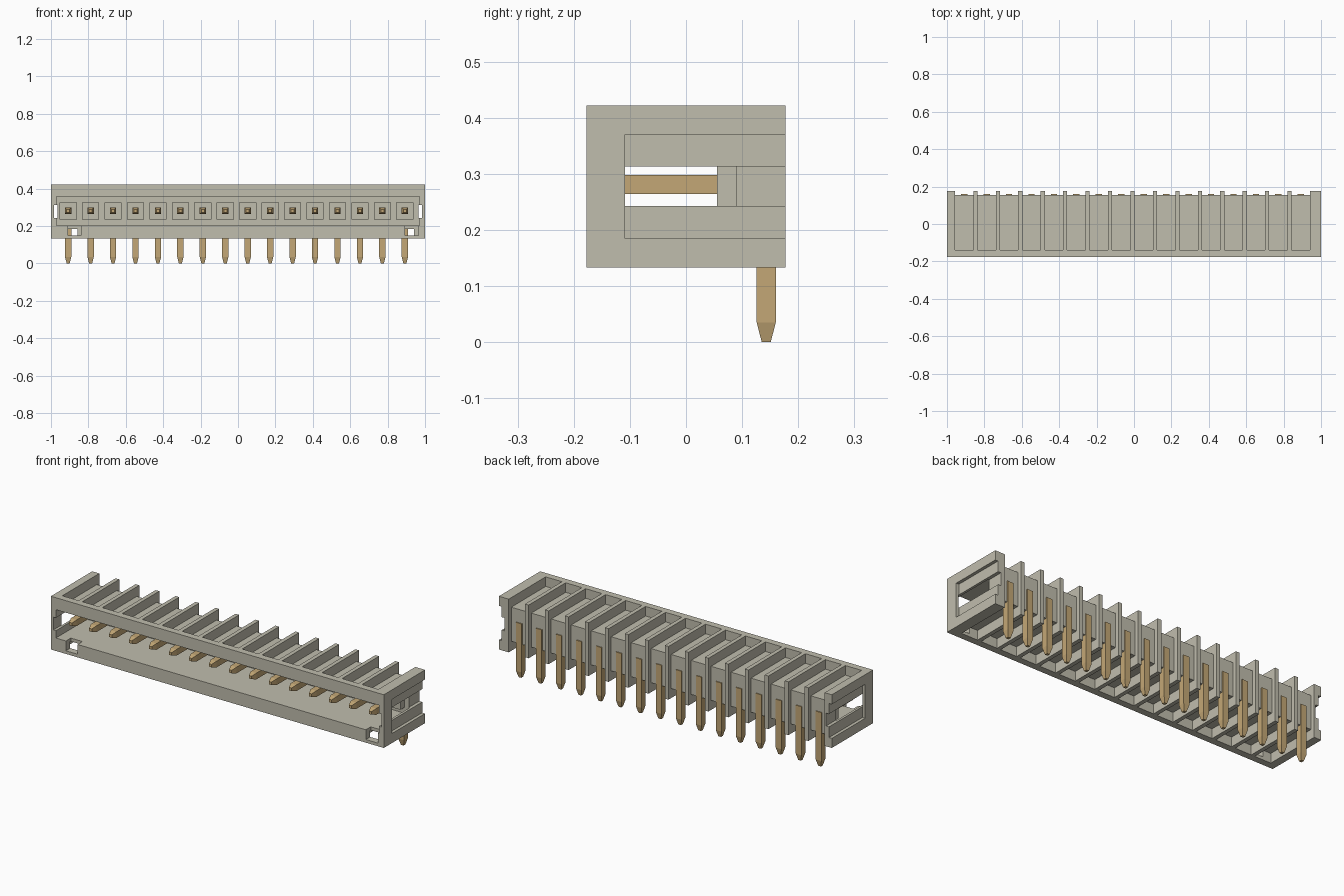
import bpy, bmesh

old = bpy.data.objects.get("Cube")
if old:
    bpy.data.objects.remove(old, do_unlink=True)

PITCH, FIRST, COUNT = 0.12, -0.908, 16
PIN_X = [FIRST + PITCH * i for i in range(COUNT)]


def material(name, color):
    m = bpy.data.materials.new(name)
    m.use_nodes = True
    m.diffuse_color = (*color, 1)
    m.node_tree.nodes["Principled BSDF"].inputs["Base Color"].default_value = (*color, 1)
    return m


plastic = material("warm grey plastic", (0.53, 0.51, 0.42))
metal = material("tan metal", (0.55, 0.39, 0.18))


def loft(bm, rings):
    """Skin a list of closed rings and cap both ends."""
    rows = [[bm.verts.new(p) for p in ring] for ring in rings]
    n = len(rows[0])
    for a, b in zip(rows, rows[1:]):
        for i in range(n):
            bm.faces.new((a[i], a[(i + 1) % n], b[(i + 1) % n], b[i]))
    bm.faces.new(rows[0])
    bm.faces.new(rows[-1])


def prism(bm, x0, x1, profile):
    """Extrude a (y, z) profile along x."""
    loft(bm, [[(x, y, z) for y, z in profile] for x in (x0, x1)])


def box(bm, x0, x1, y0, y1, z0, z1):
    prism(bm, x0, x1, [(y0, z0), (y1, z0), (y1, z1), (y0, z1)])


def make(name, bm, mat):
    bmesh.ops.recalc_face_normals(bm, faces=bm.faces)
    mesh = bpy.data.meshes.new(name)
    bm.to_mesh(mesh)
    bm.free()
    mesh.materials.append(mat)
    ob = bpy.data.objects.new(name, mesh)
    bpy.context.collection.objects.link(ob)
    return ob


# Housing block
bm = bmesh.new()
box(bm, -1, 1, -0.177, 0.177, 0.133, 0.422)
housing = make("housing", bm, plastic)


def cut(name, bm):
    cutter = make(name, bm, plastic)
    cutter.hide_render = True
    cutter.hide_set(True)
    mod = housing.modifiers.new(name, "BOOLEAN")
    mod.operation = "DIFFERENCE"
    mod.solver = "EXACT"
    mod.object = cutter
    return cutter


cutters = []

# C-shaped pockets over the top, back and underside, leaving ribs between pins
bm = bmesh.new()
pocket = [(-0.14, 0.37), (0.155, 0.37), (0.155, 0.185), (-0.14, 0.185),
          (-0.14, 0.1), (0.3, 0.1), (0.3, 0.5), (-0.14, 0.5)]
for x in PIN_X:
    prism(bm, x - 0.049, x + 0.049, pocket)
cutters.append(cut("pocket_cutter", bm))

# Front cavity
bm = bmesh.new()
box(bm, -0.97, 0.97, -0.3, 0.09, 0.203, 0.357)
cutters.append(cut("cavity_cutter", bm))

# Recesses in both end walls, open to the back
bm = bmesh.new()
for s in (-1, 1):
    box(bm, s * 0.983, s * 1.1, -0.109, 0.3, 0.185, 0.37)
cutters.append(cut("end_recess_cutter", bm))

# Slots running front to back through both ends
bm = bmesh.new()
for s in (-1, 1):
    box(bm, s * 0.965, s * 0.985, -0.3, 0.3, 0.243, 0.313)
cutters.append(cut("end_slot_cutter", bm))

# Key notches in the lower front lip
bm = bmesh.new()
for x0, x1 in ((-0.91, -0.84), (0.892, 0.965)):
    box(bm, x0, x1, -0.3, -0.135, 0.15, 0.22)
cutters.append(cut("notch_cutter", bm))

# Bake the cuts and drop the cutters
bpy.context.view_layer.update()
deps = bpy.context.evaluated_depsgraph_get()
baked = bpy.data.meshes.new_from_object(housing.evaluated_get(deps))
housing.modifiers.clear()
housing.data = baked
for c in cutters:
    bpy.data.objects.remove(c, do_unlink=True)

# Square bosses around the pins on the cavity's back wall
bm = bmesh.new()
for x in PIN_X:
    box(bm, x - 0.046, x + 0.046, 0.055, 0.095, 0.235, 0.326)
make("pin_bosses", bm, plastic)

# Right-angle square pins with tapered tips: y, z, half width, bend direction
PATH = [(-0.14, 0.281, 0.008, 0, 1), (-0.112, 0.281, 0.017, 0, 1),
        (0.143, 0.281, 0.017, 1, 1),
        (0.143, 0.035, 0.017, 1, 0), (0.143, 0, 0.008, 1, 0)]
for i, x in enumerate(PIN_X):
    bm = bmesh.new()
    loft(bm, [[(x + sx * h, y + so * ny * h, z + so * nz * h)
               for sx, so in ((-1, -1), (1, -1), (1, 1), (-1, 1))]
              for y, z, h, ny, nz in PATH])
    make(f"pin_{i + 1}", bm, metal)
